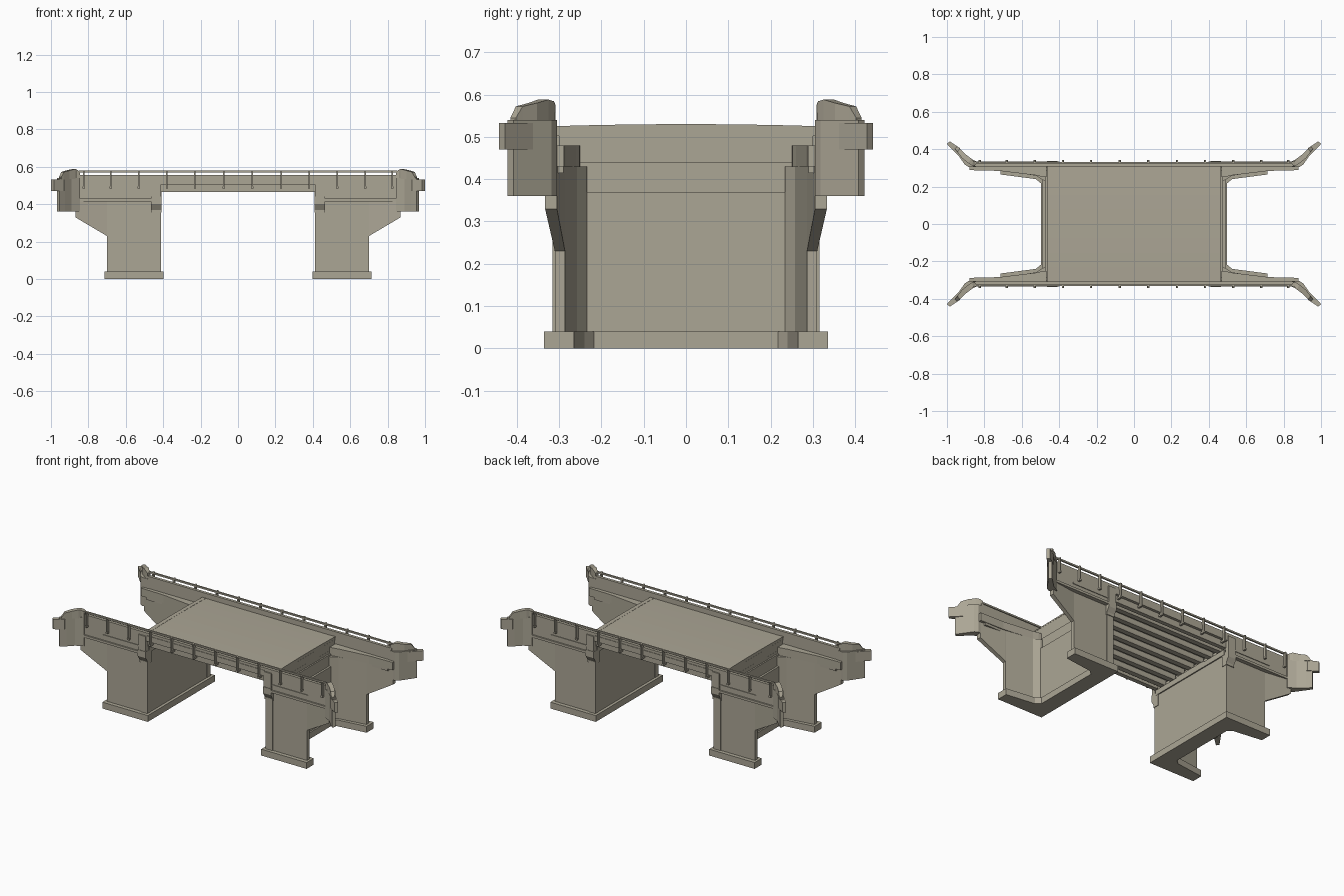
import bpy, bmesh

if "Cube" in bpy.data.objects:
    bpy.data.objects.remove(bpy.data.objects["Cube"])

# One concrete colour for the whole bridge
concrete = bpy.data.materials.new("warm_grey_concrete")
concrete.diffuse_color = (0.41, 0.38, 0.30, 1)
concrete.use_nodes = True
concrete.node_tree.nodes["Principled BSDF"].inputs["Base Color"].default_value = concrete.diffuse_color


def loft(name, rings, mirror=""):
    """Bridge equal-length rings of points, cap the ends, mirror about x and/or y."""
    bm = bmesh.new()
    vs = [[bm.verts.new(p) for p in r] for r in rings]
    n = len(rings[0])
    for a, b in zip(vs, vs[1:]):
        for i in range(n):
            j = (i + 1) % n
            bm.faces.new((a[i], a[j], b[j], b[i]))
    bm.faces.new(vs[0][::-1])
    bm.faces.new(vs[-1])
    bmesh.ops.recalc_face_normals(bm, faces=bm.faces)
    me = bpy.data.meshes.new(name)
    bm.to_mesh(me)
    bm.free()
    me.materials.append(concrete)
    ob = bpy.data.objects.new(name, me)
    bpy.context.collection.objects.link(ob)
    if mirror:
        m = ob.modifiers.new("mirror", 'MIRROR')
        m.use_axis = ("x" in mirror, "y" in mirror, False)
        m.use_mirror_merge = False
    return ob


def slab(name, plan, z0, z1, mirror=""):
    return loft(name, [[(x, y, z) for x, y in plan] for z in (z0, z1)], mirror)


def along_x(name, section, x0, x1, mirror=""):
    return loft(name, [[(x, y, z) for y, z in section] for x in (x0, x1)], mirror)


def box(name, x0, x1, y0, y1, z0, z1, mirror=""):
    return slab(name, [(x0, y0), (x1, y0), (x1, y1), (x0, y1)], z0, z1, mirror)


# U-shaped footings
half = [(.715, .335), (.715, .265), (.525, .24), (.497, .217)]
slab("footing", [(.397, -.335), (.397, .335)] + half
     + [(x, -y) for x, y in half[::-1]], 0, .04, "x")

# Abutment walls with stepped bearing seat
box("abutment_wall", .415, .488, -.30, .30, .04, .37, "x")
box("abutment_upper_wall", .415, .475, -.29, .29, .37, .44, "x")
box("bearing_cap", .408, .466, -.30, .30, .425, .458, "x")
box("bearing_step", .410, .466, -.12, .12, .458, .465, "x")
box("back_wall", .442, .4655, -.30, .30, .458, .51, "x")

# Wing walls: x, inner y, outer y, bottom z
stations = [(.415, .232, .31, .04), (.488, .234, .31, .04), (.522, .258, .31, .04),
            (.70, .286, .31, .04), (.701, .286, .31, .23), (.87, .305, .333, .33)]
loft("wing_wall", [[(x, a, b), (x, o, b), (x, o, .43), (x, a, .43)]
                   for x, a, o, b in stations], "xy")
loft("wing_wall_top", [[(x, a, .43), (x, .318, .43), (x, .318, .48), (x, a, .48)]
                       for x, a in ((.467, .25), (.488, .252), (.522, .26), (.72, .284),
                                    (.88, .288))], "xy")
box("string_course", .465, .845, .29, .335, .415, .43, "xy")
box("wing_parapet", .465, .86, .308, .326, .43, .556, "xy")
box("parapet_ledge", .465, .72, .30, .33, .455, .465, "xy")

# Pilasters with sloping corbels at the abutment corners
box("pilaster_shaft", .413, .462, .28, .315, .04, .355, "xy")
box("pilaster_band", .41, .466, .28, .32, .355, .37, "xy")
loft("pilaster_corbel", [[(.41, .28, z), (.466, .28, z), (.466, y, z), (.41, y, z)]
                         for y, z in ((.318, .37), (.337, .40), (.337, .44))], "xy")
box("pilaster_block", .412, .464, .308, .334, .44, .535, "xy")

# Flared end blocks
slab("end_block", [(.845, .305), (.885, .305), (.905, .318), (.968, .408),
                   (.955, .422), (.925, .395), (.89, .36), (.845, .335)], .36, .54, "xy")
slab("end_block_tip", [(.905, .33), (1.0, .428), (.985, .442), (.93, .405)],
     .47, .533, "xy")
caps = [(.85, .308, .845, .333, .574), (.865, .312, .86, .338, .584),
        (.885, .325, .87, .35, .588), (.92, .352, .90, .372, .58),
        (.945, .386, .93, .402, .572), (.957, .402, .945, .415, .545)]
loft("end_block_cap", [[(a, b, .535), (c, d, .535), (c, d, z), (a, b, z)]
                       for a, b, c, d, z in caps], "xy")

# Crowned deck slab with expansion joint strips
ys = [-.308 + .077 * i for i in range(9)]
crown = [(y, .529 - .05 * y * y) for y in ys]
along_x("deck", [(.308, .502), (-.308, .502)] + crown, -.465, .465)
strip = [(y, z + .001) for y, z in crown]
along_x("joint_strip", [(.308, .52), (-.308, .52)] + strip, .44, .466, "x")

# Fascia beams, edge parapets and girders
box("fascia_beam", -.415, .415, .285, .312, .465, .51, "y")
box("edge_curb", -.415, .415, .308, .329, .505, .54, "y")
box("span_parapet", -.47, .47, .308, .326, .53, .556, "y")
for i in range(7):
    y = (i - 3) * .082
    along_x("girder", [(y - .016, .465), (y + .016, .465), (y + .012, .478),
                       (y + .012, .504), (y - .012, .504), (y - .012, .478)], -.43, .43)

# Railings: top rail and posts bolted to the outer face
box("rail", -.85, .85, .322, .332, .57, .58, "y")
for x in (.076, .23, .38, .53, .68, .825):
    box("rail_post", x - .004, x + .004, .324, .342, .485, .58, "xy")
    box("post_base", x - .006, x + .006, .31, .343, .484, .495, "xy")
